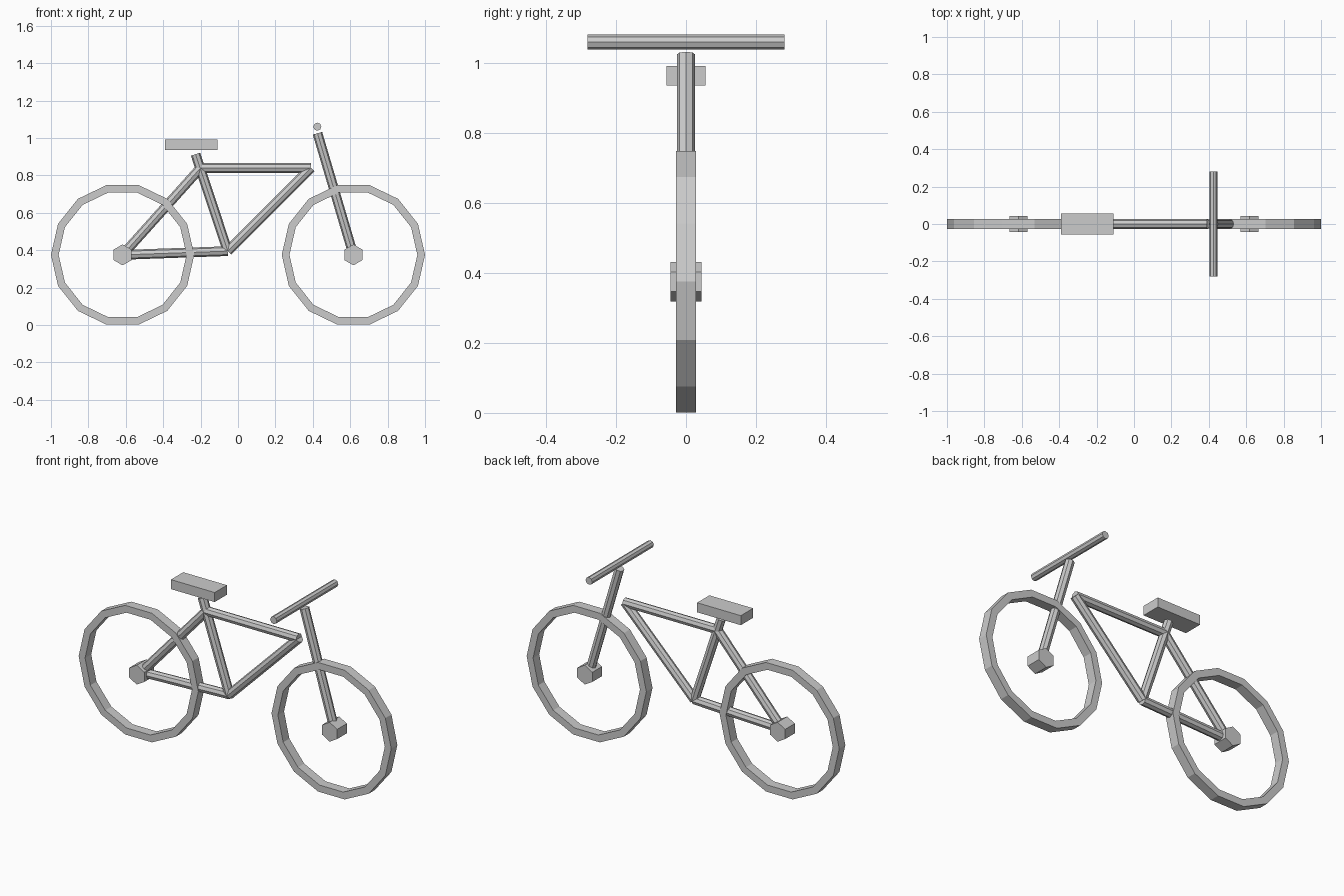
import bpy, bmesh, math
from mathutils import Vector, Matrix

cube = bpy.data.objects.get("Cube")
if cube:
    bpy.data.objects.remove(cube, do_unlink=True)

grey = bpy.data.materials.new("light_grey")
grey.use_nodes = True
colour = (0.6, 0.6, 0.6, 1)
grey.diffuse_color = colour
grey.node_tree.nodes["Principled BSDF"].inputs["Base Color"].default_value = colour

AXLE_X, AXLE_Z = 0.617, 0.375


def finish(name, bm):
    bmesh.ops.recalc_face_normals(bm, faces=bm.faces[:])
    mesh = bpy.data.meshes.new(name)
    bm.to_mesh(mesh)
    bm.free()
    mesh.materials.append(grey)
    obj = bpy.data.objects.new(name, mesh)
    bpy.context.collection.objects.link(obj)
    return obj


def prism(name, start, end, radius, sides, corner):
    """Capped bar from start to end, with one corner along the given direction."""
    start, end, u = Vector(start), Vector(end), Vector(corner)
    v = (end - start).normalized().cross(u)
    bm = bmesh.new()
    rings = []
    for centre in (start, end):
        ring = []
        for i in range(sides):
            a = math.tau * i / sides
            ring.append(bm.verts.new(centre + radius * (u * math.cos(a) + v * math.sin(a))))
        bm.faces.new(ring)
        rings.append(ring)
    for i in range(sides):
        j = (i + 1) % sides
        bm.faces.new((rings[0][i], rings[0][j], rings[1][j], rings[1][i]))
    return finish(name, bm)


def wheel(name, x):
    """Rectangular rim section spun round the axle."""
    bm = bmesh.new()
    section = [bm.verts.new((r, y, 0)) for r, y in
               ((0.383, -0.028), (0.383, 0.028), (0.342, 0.028), (0.342, -0.028))]
    edges = [bm.edges.new((section[i], section[(i + 1) % 4])) for i in range(4)]
    bmesh.ops.spin(bm, geom=section + edges, cent=(0, 0, 0), axis=(0, 1, 0),
                   angle=math.tau, steps=14, use_merge=True)
    bmesh.ops.remove_doubles(bm, verts=bm.verts[:], dist=0.0005)
    bmesh.ops.translate(bm, verts=bm.verts[:], vec=(x, 0, AXLE_Z))
    return finish(name, bm)


# Wheels and hubs
for label, x in (("front", AXLE_X), ("rear", -AXLE_X)):
    wheel(label + "_wheel", x)
    prism(label + "_hub", (x, -0.044, AXLE_Z), (x, 0.044, AXLE_Z), 0.056, 6, (0, 0, 1))

# Frame tubes
front_axle, rear_axle = (AXLE_X, 0, AXLE_Z), (-AXLE_X, 0, AXLE_Z)
crank = (-0.055, 0, 0.395)
seat_joint = (-0.2, 0, 0.84)
head_joint = (0.39, 0, 0.84)
tubes = {
    "chain_stay": (rear_axle, crank),
    "seat_stay": (rear_axle, seat_joint),
    "seat_tube": (crank, (-0.227, 0, 0.913)),
    "top_tube": (seat_joint, head_joint),
    "down_tube": (crank, head_joint),
    "front_fork": (front_axle, (0.425, 0, 1.025)),
}
for name, (start, end) in tubes.items():
    prism(name, start, end, 0.026, 8, (0, 1, 0))

# Handlebar
prism("handlebar", (0.424, -0.281, 1.06), (0.424, 0.281, 1.06), 0.0215, 8, (0, 0, 1))

# Saddle
bm = bmesh.new()
bmesh.ops.create_cube(bm, size=1, matrix=Matrix.Translation((-0.25, 0, 0.964))
                      @ Matrix.Diagonal((0.28, 0.112, 0.055, 1)))
finish("saddle", bm)
